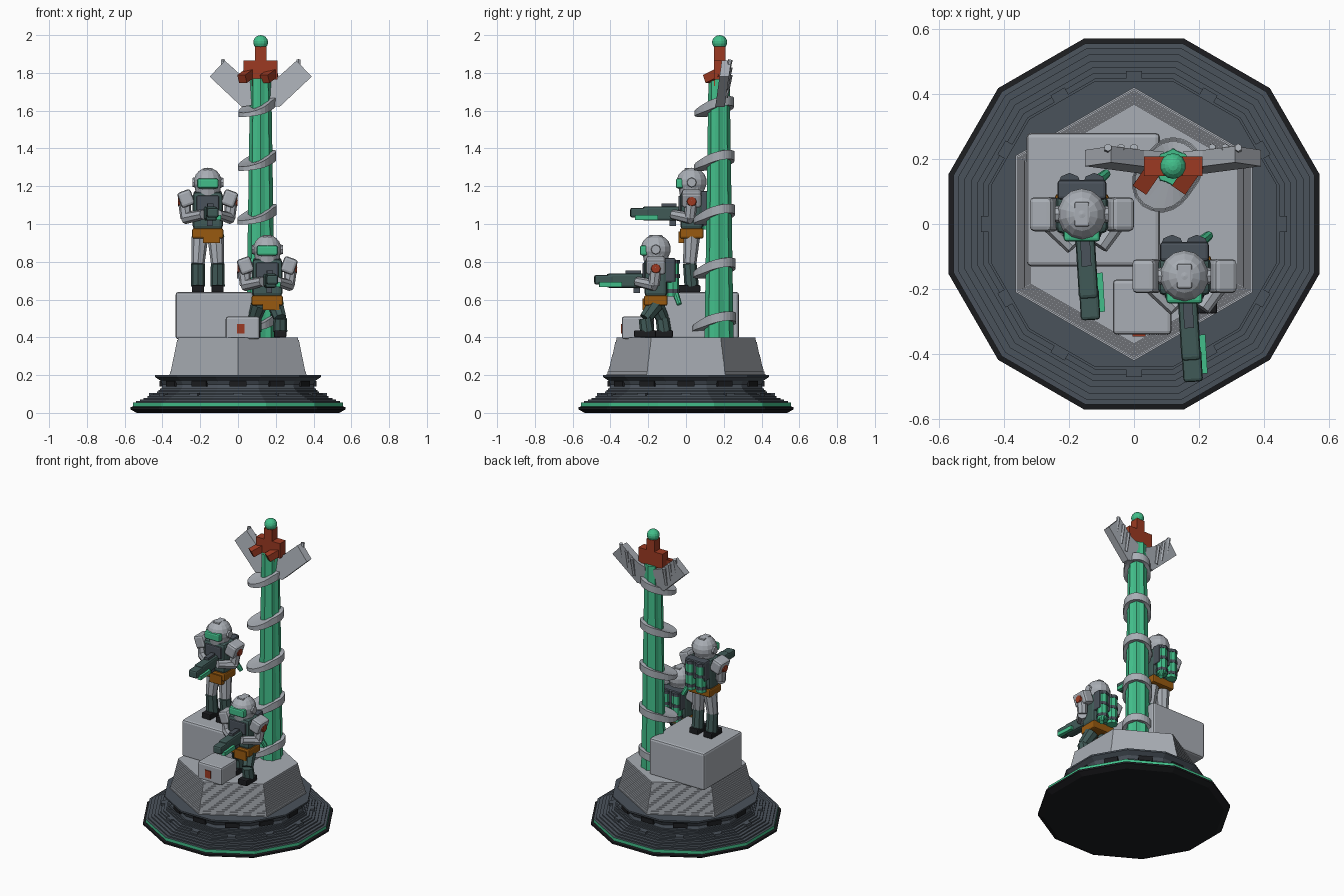
import bpy, bmesh, math
from mathutils import Vector, Matrix, Euler

if "Cube" in bpy.data.objects:
    bpy.data.objects.remove(bpy.data.objects["Cube"], do_unlink=True)


def material(name, code):
    rgb = [int(code[i:i + 2], 16) / 255 for i in (0, 2, 4)]
    rgb = [c / 12.92 if c < 0.04 else ((c + 0.055) / 1.055) ** 2.4 for c in rgb]
    m = bpy.data.materials.new(name)
    m.use_nodes = True
    m.diffuse_color = (*rgb, 1)
    m.node_tree.nodes["Principled BSDF"].inputs["Base Color"].default_value = (*rgb, 1)
    return m


GREY = material("light grey", "a9aeb5")
SLATE = material("slate", "4a525b")
BLACK = material("black", "1b1c1f")
GREEN = material("bright green", "42be8a")
TEAL = material("dark teal", "405a57")
ORANGE = material("burnt orange", "985a10")
RED = material("rust red", "9c3a22")


def finish(name, bm, *mats):
    bmesh.ops.recalc_face_normals(bm, faces=bm.faces)
    mesh = bpy.data.meshes.new(name)
    bm.to_mesh(mesh)
    bm.free()
    for m in mats:
        mesh.materials.append(m)
    ob = bpy.data.objects.new(name, mesh)
    bpy.context.collection.objects.link(ob)
    return ob


def box(name, at, size, mat, rot=(0, 0, 0), bevel=0):
    bm = bmesh.new()
    bmesh.ops.create_cube(bm, size=1)
    bmesh.ops.scale(bm, vec=size, verts=bm.verts)
    if bevel:
        bmesh.ops.bevel(bm, geom=bm.edges[:], offset=bevel, segments=2, profile=0.5, affect='EDGES')
    bm.transform(Matrix.Translation(at) @ Euler(rot).to_matrix().to_4x4())
    return finish(name, bm, mat)


def tube(name, a, b, r1, r2, mat, sides=8):
    a, b = Vector(a), Vector(b)
    bm = bmesh.new()
    bmesh.ops.create_cone(bm, cap_ends=True, segments=sides, radius1=r1, radius2=r2, depth=(b - a).length)
    turn = (b - a).to_track_quat('Z', 'Y').to_matrix().to_4x4()
    bm.transform(Matrix.Translation((a + b) / 2) @ turn)
    return finish(name, bm, mat)


def ball(name, at, size, mat):
    bm = bmesh.new()
    bmesh.ops.create_uvsphere(bm, u_segments=14, v_segments=9, radius=1)
    bmesh.ops.scale(bm, vec=size, verts=bm.verts)
    bmesh.ops.translate(bm, vec=at, verts=bm.verts)
    return finish(name, bm, mat)


def stack(name, sides, profile, turn, mats, rule=None):
    """Polygonal lathe from (radius, height) pairs."""
    bm = bmesh.new()
    rings = []
    for r, z in profile:
        angles = [turn + math.tau * i / sides for i in range(sides)]
        rings.append([bm.verts.new((r * math.cos(t), r * math.sin(t), z)) for t in angles])
    for low, high in zip(rings, rings[1:]):
        for i in range(sides):
            j = (i + 1) % sides
            bm.faces.new((low[i], low[j], high[j], high[i]))
    bm.faces.new(rings[0])
    bm.faces.new(rings[-1])
    if rule:
        for f in bm.faces:
            f.material_index = rule(f.calc_center_median().z)
    return finish(name, bm, *mats)


def terrace(profile, step):
    """Turn a sloped profile into small level steps."""
    out = [profile[0]]
    for (r0, z0), (r1, z1) in zip(profile, profile[1:]):
        n = max(1, round((z1 - z0) / step))
        for i in range(n):
            r = r0 + (r1 - r0) * (i + 1) / n
            out += [(out[-1][0], z0 + (z1 - z0) * (i + 1) / n), (r, z0 + (z1 - z0) * (i + 1) / n)]
    return out


def prism(name, outline, y0, y1, mat, lean=0):
    """Extrude an (x, z) outline along y, leaning back with height."""
    bm = bmesh.new()
    z0 = min(z for x, z in outline)
    a, b = [[bm.verts.new((x, y + lean * (z - z0), z)) for x, z in outline] for y in (y0, y1)]
    bm.faces.new(a)
    bm.faces.new(b)
    for i in range(len(a)):
        j = (i + 1) % len(a)
        bm.faces.new((a[i], a[j], b[j], b[i]))
    return finish(name, bm, mat)


# Twelve-sided pedestal with a black foot and a green band
rim = [(0.535, 0), (0.57, 0.018), (0.57, 0.03), (0.555, 0.034), (0.555, 0.055)]
rim += terrace([(0.54, 0.056), (0.48, 0.08), (0.43, 0.105), (0.405, 0.13)], 0.009)
rim += [(0.40, 0.15), (0.41, 0.17), (0.44, 0.19), (0.44, 0.2)]
stack("pedestal", 12, [(r / math.cos(math.pi / 12), z) for r, z in rim], math.pi / 12,
      (SLATE, GREEN, BLACK), lambda z: 2 if z < 0.033 else 1 if z < 0.0555 else 0)
for i in range(12):
    t = math.tau * i / 12
    box("pedestal_vent", (0.40 * math.cos(t), 0.40 * math.sin(t), 0.155), (0.03, 0.09, 0.03), BLACK, (0, 0, t))
    box("pedestal_stud", (0.455 * math.cos(t), 0.455 * math.sin(t), 0.095), (0.03, 0.05, 0.02), SLATE, (0, 0, t))

# Hexagonal plinth and blocks
stack("plinth", 6, terrace([(0.42, 0.19), (0.41, 0.22), (0.365, 0.4)], 0.0125), math.pi / 6, (GREY,))
box("large_block", (-0.125, 0.075, 0.515), (0.41, 0.41, 0.25), GREY, bevel=0.014)
box("small_block", (0.025, -0.255, 0.45), (0.18, 0.17, 0.12), GREY, bevel=0.012)
box("block_button", (0.015, -0.341, 0.445), (0.04, 0.008, 0.05), RED)

# Fluted tapering column
PX, PY = 0.12, 0.175
bm = bmesh.new()
flutes = 16
ends = []
for z, r in ((0.39, 0.077), (1.77, 0.056)):
    ring = []
    for i in range(flutes):
        t, k = math.tau * i / flutes, r * (0.88 if i % 2 else 1)
        ring.append(bm.verts.new((PX + k * math.cos(t), PY + k * math.sin(t), z)))
    ends.append(ring)
for i in range(flutes):
    j = (i + 1) % flutes
    bm.faces.new((ends[0][i], ends[0][j], ends[1][j], ends[1][i]))
for ring in ends:
    bm.faces.new(ring)
finish("column", bm, GREEN)


# Tilted collars with a blade sweeping down to the front right
def collar(z, r):
    bm = bmesh.new()
    n, loops = 28, []
    for i in range(n):
        t = math.tau * i / n
        blade = max(0, math.cos(t - math.radians(232))) ** 2
        out = r + 0.065 * blade
        h = z + 0.028 * math.cos(t - math.radians(40))
        thick = 0.024 - 0.008 * blade
        loop = []
        for k, dz in ((0.05, -thick), (out, -thick - 0.015 * blade), (out, thick - 0.025 * blade), (0.05, thick)):
            loop.append(bm.verts.new((PX + k * math.cos(t), PY + k * math.sin(t), h + dz)))
        loops.append(loop)
    for i in range(n):
        a, b = loops[i], loops[(i + 1) % n]
        for k in range(4):
            m = (k + 1) % 4
            bm.faces.new((a[k], a[m], b[m], b[k]))
    finish("column_collar", bm, GREY)


for i in range(5):
    collar(1.625 - 0.285 * i, 0.079 + 0.003 * i)

# Wings on both sides of the column top
for s in (-1, 1):
    wing = [(0.03, 1.63), (0.10, 1.62), (0.27, 1.78), (0.19, 1.865), (0.09, 1.775), (0.03, 1.75)]
    prism("wing", [(PX + s * x, z) for x, z in wing], 0.155, 0.205, GREY, 0.14)
    for k in (0.12, 0.16, 0.2):
        tube("wing_rib", (PX + s * k, 0.21, 1.67 + (k - 0.12)), (PX + s * k, 0.235, 1.79 + (k - 0.12)),
             0.012, 0.012, GREY, 6)

# Red finial with a green ball
box("finial_bar", (PX, 0.178, 1.815), (0.18, 0.06, 0.1), RED)
box("finial_stem", (PX, 0.178, 1.87), (0.06, 0.06, 0.14), RED)
box("finial_root", (PX, 0.178, 1.76), (0.09, 0.06, 0.06), RED)
for x in (0.045, 0.165):
    box("finial_flap", (x, 0.145, 1.785), (0.05, 0.09, 0.045), RED, (0.4, 0, -0.6))
ball("finial_ball", (PX, 0.178, 1.962), (0.04, 0.04, 0.038), GREEN)


# Armoured trooper; the ground level sets how far the legs bend
def trooper(origin, ground):
    o = Vector(origin)

    def at(x, y, z):
        return o + Vector((x, y, z))

    bent = ground > 0
    for s in (-1, 1):
        y = -0.045 * s if bent else 0
        x = s * (0.068 if bent else 0.052)
        box("boot", at(x, y - 0.012, ground + 0.018), (0.065, 0.115, 0.038), BLACK, bevel=0.006)
        knee = at(x, y - 0.01, ground + (0.10 if bent else 0.15))
        tube("shin", at(x, y, ground + 0.03), knee, 0.038, 0.036, TEAL)
        tube("thigh", knee, at(s * 0.042, 0, 0.29), 0.035, 0.044, TEAL if bent else GREY)
        # Shoulder, arm and badge
        box("shoulder_pad", at(s * 0.115, 0.0, 0.495), (0.075, 0.105, 0.085), GREY, (0, s * 0.35, 0), 0.015)
        tube("upper_arm", at(s * 0.125, 0, 0.49), at(s * 0.115, -0.01, 0.39), 0.034, 0.03, GREY)
        tube("forearm", at(s * 0.12, -0.005, 0.39), at(s * 0.04 + 0.015, -0.10, 0.41), 0.031, 0.026, GREY)
        tube("shoulder_badge", at(s * 0.14, 0, 0.48), at(s * 0.158, 0, 0.48), 0.03, 0.024, RED)
        # Pack tank with dark bands
        tube("pack_tank", at(s * 0.038, 0.09, 0.33), at(s * 0.038, 0.09, 0.51), 0.034, 0.034, GREEN)
        for z in (0.35, 0.43, 0.505):
            tube("tank_band", at(s * 0.038, 0.09, z), at(s * 0.038, 0.09, z + 0.02), 0.037, 0.037, SLATE)
    box("belt", at(0, 0, 0.31), (0.165, 0.125, 0.055), ORANGE, bevel=0.01)
    box("belt_pouch", at(0.02, -0.055, 0.29), (0.09, 0.03, 0.06), ORANGE)
    box("torso", at(0, 0, 0.43), (0.16, 0.12, 0.2), TEAL, bevel=0.02)
    box("chest_plate", at(0, -0.056, 0.47), (0.12, 0.03, 0.08), SLATE, bevel=0.008)
    box("pack_frame", at(0, 0.075, 0.47), (0.15, 0.06, 0.13), SLATE, bevel=0.01)
    tube("pack_hose", at(0.045, 0.10, 0.36), at(0.075, 0.125, 0.29), 0.018, 0.014, GREEN)
    # Helmet
    tube("helmet_collar", at(0, 0, 0.51), at(0, 0, 0.56), 0.062, 0.07, GREY, 12)
    ball("helmet", at(0, 0, 0.583), (0.076, 0.08, 0.075), GREY)
    box("visor", at(0, -0.064, 0.575), (0.112, 0.04, 0.052), GREEN, bevel=0.01)
    box("helmet_crest", at(0, 0, 0.645), (0.045, 0.075, 0.022), GREY, bevel=0.005)
    for s in (-1, 1):
        tube("ear_disc", at(s * 0.06, 0, 0.58), at(s * 0.082, 0, 0.58), 0.028, 0.024, GREY)
    # Rifle
    yaw = (0, 0, 0.06)
    box("rifle_body", at(0.015, -0.16, 0.415), (0.06, 0.2, 0.075), TEAL, yaw, 0.012)
    box("rifle_barrel", at(0.024, -0.275, 0.42), (0.06, 0.10, 0.05), TEAL, yaw, 0.01)
    box("rifle_sight", at(0.012, -0.12, 0.458), (0.03, 0.08, 0.02), SLATE, yaw)
    box("rifle_light", at(0.055, -0.24, 0.395), (0.025, 0.12, 0.025), GREEN, yaw)
    box("rifle_grip", at(0.01, -0.1, 0.375), (0.03, 0.035, 0.05), SLATE)


trooper((-0.16, 0.03, 0.64), 0)
trooper((0.155, -0.16, 0.285), 0.115)
